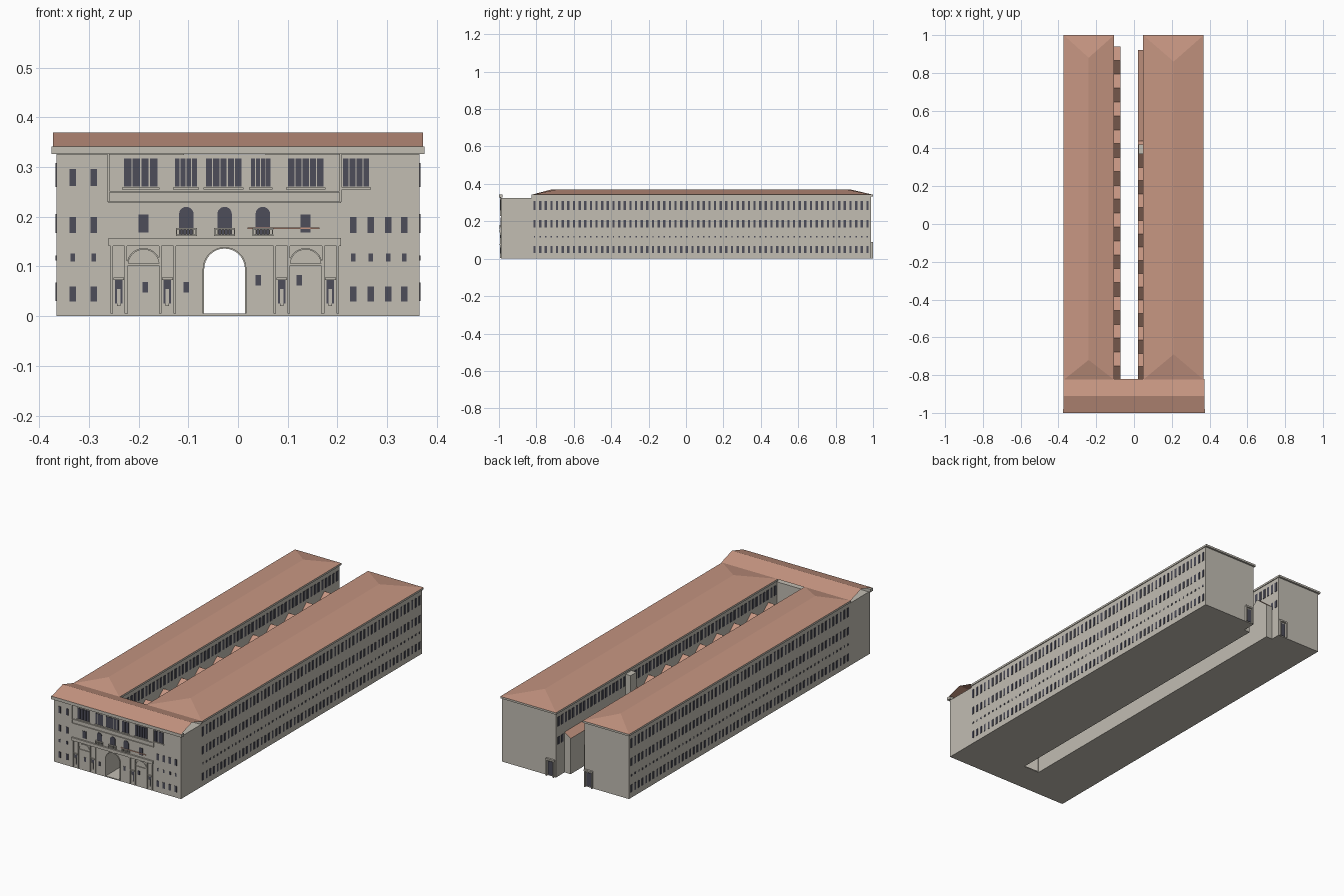
import bpy, bmesh, math
from mathutils import Vector

cube = bpy.data.objects.get("Cube")
if cube:
    bpy.data.objects.remove(cube, do_unlink=True)


def material(name, r, g, b):
    m = bpy.data.materials.new(name)
    m.use_nodes = True
    m.diffuse_color = (r, g, b, 1)
    m.node_tree.nodes["Principled BSDF"].inputs["Base Color"].default_value = (r, g, b, 1)
    return m


STONE = material("pale stone", 0.54, 0.51, 0.45)
TILE = material("terracotta tile", 0.56, 0.30, 0.22)
GLASS = material("dark glass", 0.075, 0.075, 0.10)


def finish(name, bm, *mats):
    """Turn a bmesh into an object; a second material goes on upward slopes."""
    bm.normal_update()
    mesh = bpy.data.meshes.new(name)
    if len(mats) > 1:
        for f in bm.faces:
            f.material_index = int(f.normal.z > 0.1)
    bm.to_mesh(mesh)
    bm.free()
    for m in mats:
        mesh.materials.append(m)
    obj = bpy.data.objects.new(name, mesh)
    bpy.context.collection.objects.link(obj)
    return obj


def prism(name, pts, axis, a, b, *mats):
    """Extrude a profile along x (profile in y, z) or along y (profile in x, z)."""
    bm = bmesh.new()
    place = (lambda p: (a, p[0], p[1])) if axis == "x" else (lambda p: (p[0], a, p[1]))
    face = bm.faces.new([bm.verts.new(place(p)) for p in pts])
    new = bmesh.ops.extrude_face_region(bm, geom=[face])["geom"]
    step = Vector((b - a, 0, 0)) if axis == "x" else Vector((0, b - a, 0))
    bmesh.ops.translate(bm, vec=step, verts=[v for v in new if isinstance(v, bmesh.types.BMVert)])
    bmesh.ops.recalc_face_normals(bm, faces=bm.faces)
    return finish(name, bm, *mats)


def boxes(name, spans, mat):
    """One object made of boxes, each given as (x0, x1, y0, y1, z0, z1)."""
    bm = bmesh.new()
    for x0, x1, y0, y1, z0, z1 in spans:
        for v in bmesh.ops.create_cube(bm, size=1)["verts"]:
            v.co = (x1 if v.co.x > 0 else x0, y1 if v.co.y > 0 else y0, z1 if v.co.z > 0 else z0)
    return finish(name, bm, mat)


def arch(cx, half, z0, top, n=16):
    """Round-headed outline from bottom right over to bottom left."""
    spring = top - half
    curve = [(cx + half * math.cos(math.pi * i / n), spring + half * math.sin(math.pi * i / n))
             for i in range(n + 1)]
    return [(cx + half, z0)] + curve + [(cx - half, z0)]


def arch_ring(name, cx, half, z0, top, rim, depth):
    pts = arch(cx, half + rim, z0, top + rim) + arch(cx, half, z0, top)[::-1]
    prism(name, pts, "y", FRONT, FRONT - depth, STONE)


W, FRONT, MID, BACK = 0.365, -0.99, -0.825, 0.99
EAVE, RIDGE, GATE = 0.342, 0.37, -0.027

# Front block with the arched passage
outline = [(-W, 0), (-W, 0.325), (W, 0.325), (W, 0)] + arch(GATE, 0.041, 0, 0.136)
prism("front_block", outline, "y", FRONT, MID, STONE)
boxes("passage_floor", [(-0.07, 0.02, FRONT, MID, 0, 0.005)], STONE)
boxes("front_cornice", [(-0.375, 0.375, -1, FRONT + 0.01, 0.326, EAVE)], STONE)

# Front roof, an open-ended gable sheet
bm = bmesh.new()
rows = [[bm.verts.new((x, y, z)) for x in (-0.372, 0.372)]
        for y, z in ((-1, EAVE), (-0.91, RIDGE), (-0.82, EAVE))]
for p, q in zip(rows, rows[1:]):
    bm.faces.new((p[0], p[1], q[1], q[0]))
finish("front_roof", bm, TILE)


# Long wings with hipped roofs
def wing(side, outer, inner, ridge_x, y_front, y_back):
    lo, hi = sorted((outer, inner))
    boxes(side + "_wing", [(lo, hi, MID, BACK, 0, 0.332)], STONE)
    lo, hi = lo - 0.007, hi + 0.004
    boxes(side + "_wing_cornice", [(lo, hi, MID, 1, 0.332, EAVE)], STONE)
    bm = bmesh.new()
    a, b, c, d = [bm.verts.new((x, y, EAVE)) for x, y in ((lo, MID), (hi, MID), (hi, 1), (lo, 1))]
    p, q = [bm.verts.new((ridge_x, y, RIDGE)) for y in (y_front, y_back)]
    for f in ((a, b, p), (b, c, q, p), (c, d, q), (d, a, p, q)):
        bm.faces.new(f)
    finish(side + "_wing_roof", bm, TILE)


wing("right", -W, -0.109, -0.24, -0.72, 0.88)
wing("left", W, 0.055, 0.21, -0.69, 0.86)


# Low courtyard ranges with a row of small cross gables
def gabled_range(name, x0, x1, y_end, count):
    step = (y_end - MID) / count
    pts = [(MID, 0), (MID, 0.185)]
    for i in range(count):
        y = MID + i * step
        pts += [(y + step / 2, 0.245), (y + step, 0.185)]
    prism(name, pts + [(y_end, 0)], "x", x0, x1, STONE, TILE)


gabled_range("right_courtyard_range", -0.109, -0.072, 0.94, 12)
gabled_range("left_courtyard_range", 0.02, 0.055, 0.44, 9)
prism("left_courtyard_shed", [(0.02, 0), (0.02, 0.185), (0.055, 0.21), (0.055, 0)],
      "y", 0.44, 0.92, STONE, TILE)
boxes("lift_tower", [(0.025, 0.055, 0.37, 0.42, 0, 0.32)], STONE)

# Window rows of the long walls
panes = []
COLUMNS = 60
for i in range(COLUMNS):
    y = -0.81 + i * 1.78 / (COLUMNS - 1)
    for z0, z1, half in ((0.03, 0.068, 0.006), (0.112, 0.122, 0.004),
                         (0.167, 0.206, 0.006), (0.26, 0.308, 0.006)):
        for s in (-1, 1):
            x0, x1 = sorted((s * W, s * (W + 0.002)))
            panes.append((x0, x1, y - half, y + half, z0, z1))
    for z0, z1 in ((0.167, 0.206), (0.26, 0.31)):
        panes.append((-0.109, -0.107, y - 0.008, y + 0.008, z0, z1))
        panes.append((0.053, 0.055, y - 0.008, y + 0.008, z0, z1))
boxes("side_windows", panes, GLASS)


# Front windows
def front_pane(cx, width, z0, z1, depth=0.002):
    return (cx - width / 2, cx + width / 2, FRONT - depth, FRONT, z0, z1)


panes, sills = [], []
for x in (-0.333, -0.29, 0.232, 0.267, 0.302, 0.335):
    w = 0.013
    panes += [front_pane(x, w, 0.167, 0.2), front_pane(x, w, 0.029, 0.06),
              front_pane(x, 0.009, 0.11, 0.126)]
    if x < 0:
        panes.append(front_pane(x, w, 0.262, 0.296))
for x0, x1, n in ((-0.231, -0.161, 4), (-0.128, -0.082, 4), (-0.066, 0.008, 5),
                  (0.025, 0.066, 4), (0.1, 0.173, 5), (0.21, 0.265, 4)):
    pitch = (x1 - x0) / n
    panes += [front_pane(x0 + (i + 0.5) * pitch, pitch * 0.85, 0.261, 0.317) for i in range(n)]
    sills.append(front_pane((x0 + x1) / 2, x1 - x0 + 0.006, 0.255, 0.259, 0.005))
for x in (-0.19, 0.136):
    panes.append(front_pane(x, 0.02, 0.168, 0.205))
for x, z in ((-0.187, 0.048), (-0.104, 0.048), (0.041, 0.062), (0.123, 0.062)):
    panes.append(front_pane(x, 0.011, z, z + 0.021))

# Framed niches between the pilasters
NICHES = (-0.24, -0.142, 0.088, 0.186)
for x in NICHES:
    panes.append(front_pane(x, 0.015, 0.025, 0.073))
    sills.append(front_pane(x, 0.022, 0.073, 0.078, 0.006))
    sills.append(front_pane(x, 0.007, 0.02, 0.055, 0.005))
boxes("front_windows", panes, GLASS)
boxes("front_sills", sills, STONE)

# Arched windows with balconies
rails = []
for i, x in enumerate((-0.104, GATE, 0.05)):
    prism(f"arched_window_{i}", arch(x, 0.0145, 0.163, 0.22), "y", FRONT, FRONT - 0.002, GLASS)
    rails += [front_pane(x, 0.042, 0.161, 0.164, 0.009), front_pane(x, 0.042, 0.174, 0.177, 0.009)]
    rails += [front_pane(x + k * 0.0065, 0.002, 0.164, 0.174, 0.008) for k in range(-3, 4)]
boxes("balconies", rails, STONE)

# Portico: pilasters, entablature and blind arches
CENTRE, SPAN = -0.027, 0.468
trim = [front_pane(CENTRE, SPAN, 0.141, 0.157, 0.008)]
for x in NICHES:
    trim += [front_pane(x + s * 0.0145, 0.005, 0.005, 0.141, 0.005) for s in (-1, 1)]
for x in (-0.19, 0.136):
    trim.append(front_pane(x, 0.068, 0.102, 0.106, 0.004))
    arch_ring("blind_arch", x, 0.031, 0.005, 0.134, 0.003, 0.004)
arch_ring("gateway_surround", GATE, 0.041, 0.005, 0.136, 0.003, 0.004)

# Loggia frame
trim += [front_pane(CENTRE, SPAN, 0.228, 0.231, 0.005), front_pane(CENTRE, SPAN, 0.249, 0.252, 0.005)]
trim += [front_pane(CENTRE + s * SPAN / 2, 0.005, 0.231, 0.326, 0.005) for s in (-1, 1)]
boxes("facade_trim", trim, STONE)
boxes("thin_awning", [front_pane(0.092, 0.145, 0.175, 0.178, 0.004)], TILE)

# Rear entrances beside the courtyard
doors, hoods = [], []
for x in (-0.135, 0.085):
    doors.append((x - 0.014, x + 0.014, BACK, BACK + 0.002, 0.005, 0.075))
    hoods.append((x - 0.024, x + 0.024, BACK, 1, 0.082, 0.09))
    hoods += [(x + s * 0.02 - 0.003, x + s * 0.02 + 0.003, BACK, 1, 0, 0.082) for s in (-1, 1)]
boxes("rear_doors", doors, GLASS)
boxes("rear_porches", hoods, STONE)
